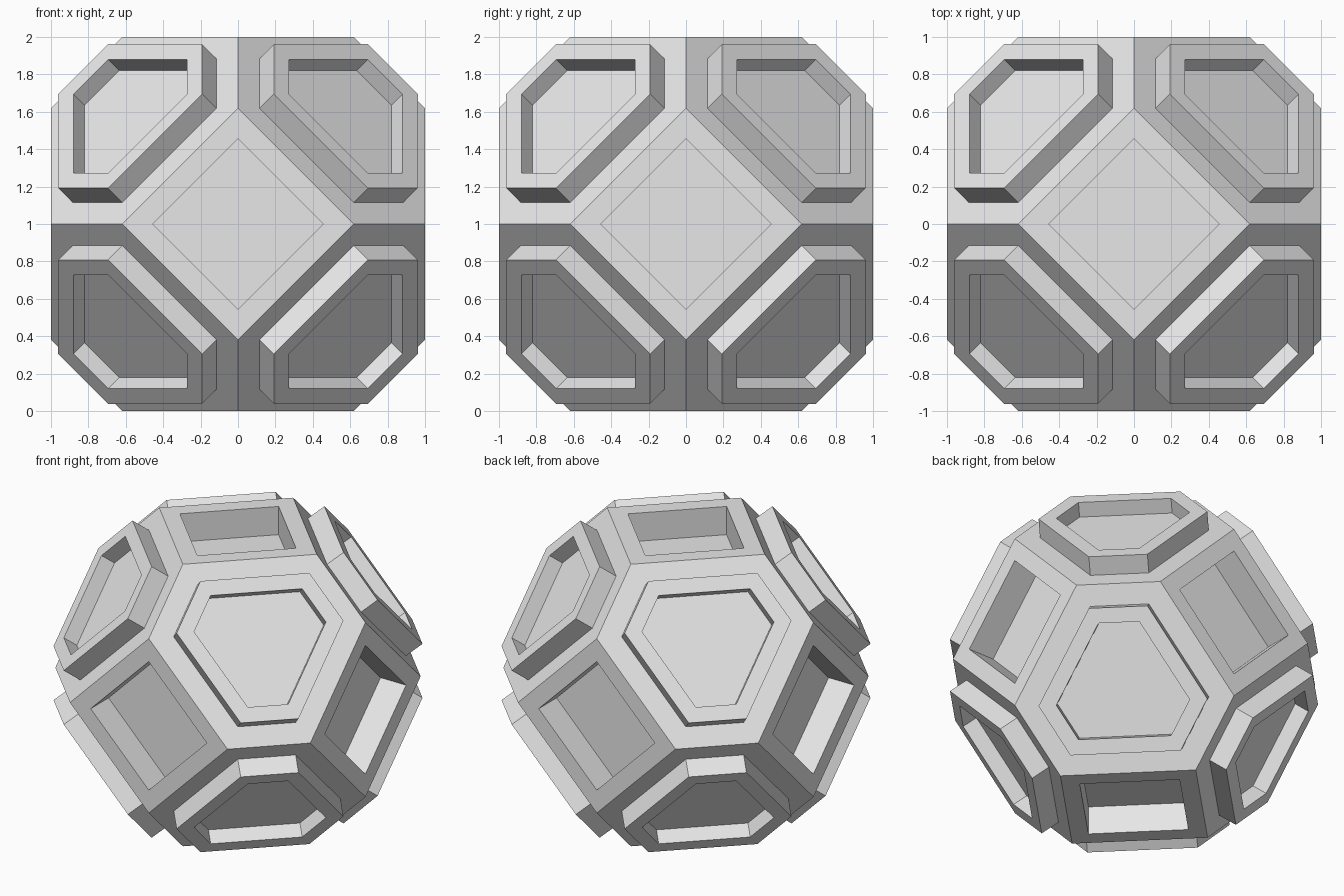
import bpy
import bmesh
import math
from mathutils import Vector

cube = bpy.data.objects.get("Cube")
if cube:
    bpy.data.objects.remove(cube, do_unlink=True)

MID = 0.618  # half diagonal of each square side

# Material
grey = bpy.data.materials.new("light_grey")
grey.use_nodes = True
colour = (0.8, 0.8, 0.8, 1)
grey.diffuse_color = colour
grey.node_tree.nodes["Principled BSDF"].inputs["Base Color"].default_value = colour


def inset(bm, faces, width):
    """Shrink each face evenly inside its own outline."""
    bmesh.ops.inset_individual(bm, faces=faces, thickness=width, use_even_offset=True)
    return faces


def push(bm, faces, height):
    """Extrude each face straight along its own normal."""
    moved = bmesh.ops.extrude_discrete_faces(bm, faces=faces)["faces"]
    for face in moved:
        face.normal_update()
        bmesh.ops.translate(bm, verts=face.verts, vec=face.normal * height)
    return moved


# Core: truncated octahedron, six squares and eight hexagons
bm = bmesh.new()
for axis in range(3):
    for step in (1, 2):
        for a in (-1, 1):
            for b in (-1, 1):
                point = Vector()
                point[axis] = a
                point[(axis + step) % 3] = b * MID
                bm.verts.new(point)
bmesh.ops.convex_hull(bm, input=bm.verts)
bmesh.ops.dissolve_limit(bm, angle_limit=math.radians(2), verts=bm.verts, edges=bm.edges)
bmesh.ops.recalc_face_normals(bm, faces=bm.faces)
squares = [f for f in bm.faces if len(f.verts) == 4]
hexagons = [f for f in bm.faces if len(f.verts) == 6]

# Square sides: sunken pockets
push(bm, inset(bm, squares, 0.115), -0.2)

# Hexagonal sides: raised rims with sunken floors
rims = push(bm, inset(bm, hexagons, 0.141), 0.132)
push(bm, inset(bm, rims, 0.099), -0.104)

# Stand the shell on the ground
bmesh.ops.translate(bm, verts=bm.verts, vec=(0, 0, 1))
mesh = bpy.data.meshes.new("panelled_shell")
bm.to_mesh(mesh)
bm.free()
mesh.materials.append(grey)
shell = bpy.data.objects.new("panelled_shell", mesh)
bpy.context.collection.objects.link(shell)
